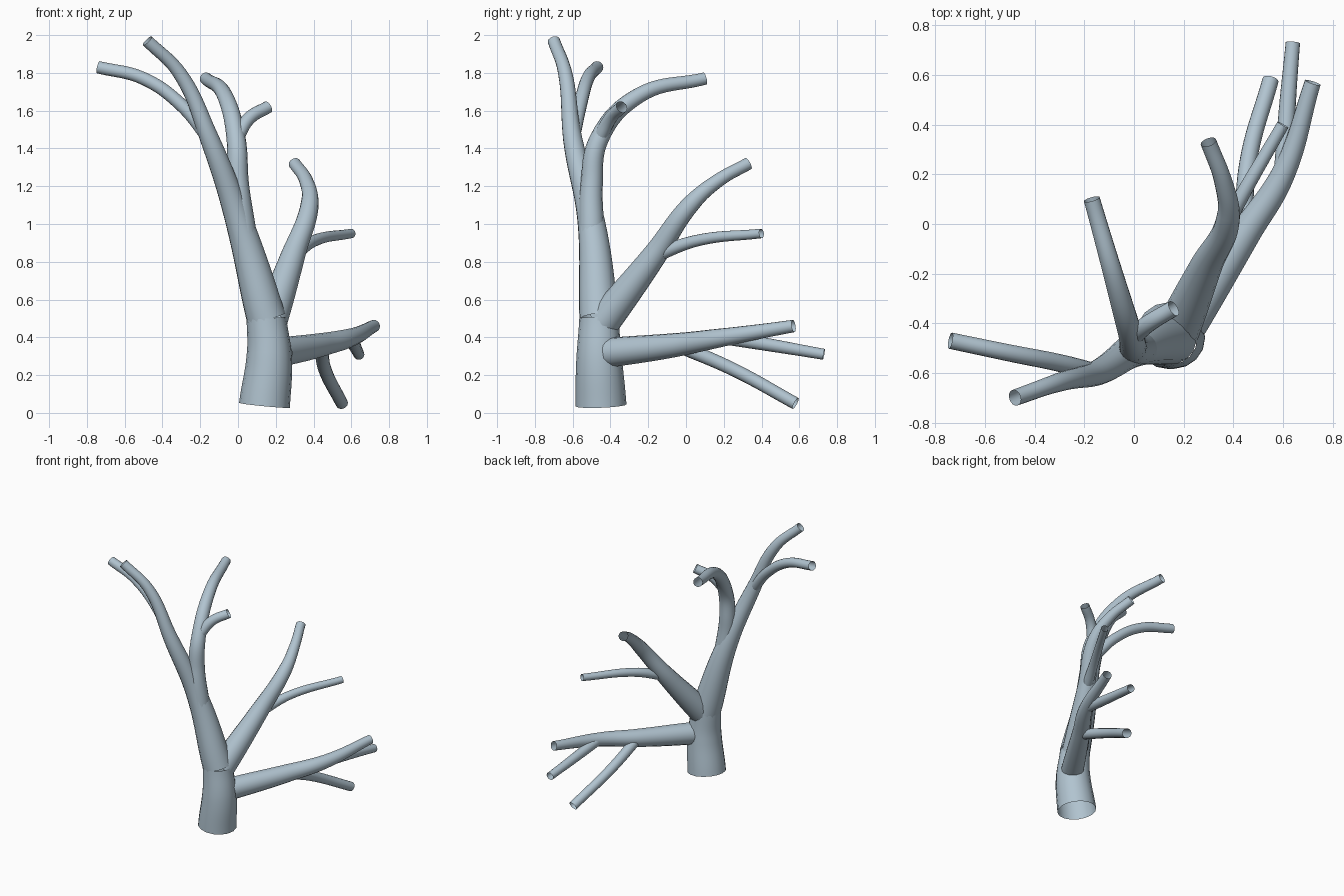
import bpy

default_cube = bpy.data.objects.get("Cube")
if default_cube:
    bpy.data.objects.remove(default_cube, do_unlink=True)

# Single pale blue-grey colour
bark = bpy.data.materials.new("pale_blue_grey")
bark.use_nodes = True
colour = (0.44, 0.55, 0.63, 1)
bark.diffuse_color = colour
bark.node_tree.nodes["Principled BSDF"].inputs["Base Color"].default_value = colour


def branch(name, path, base=0.037, tip=0.033, falloff=1):
    """Open tube along the path, thinning from the base radius to the tip radius."""
    curve = bpy.data.curves.new(name + "_path", "CURVE")
    curve.dimensions = "3D"
    curve.bevel_depth = 1
    curve.bevel_resolution = 6
    curve.resolution_u = 10
    curve.use_fill_caps = False
    spline = curve.splines.new("BEZIER")
    spline.radius_interpolation = "CARDINAL"
    last = len(path) - 1
    spline.bezier_points.add(last)
    for index, knot in enumerate(spline.bezier_points):
        knot.co = path[index]
        knot.radius = tip + (base - tip) * (1 - index / last) ** falloff
        knot.handle_left_type = "AUTO"
        knot.handle_right_type = "AUTO"

    # Turn the path into a smooth mesh and drop the helper curve
    helper = bpy.data.objects.new(name + "_path", curve)
    bpy.context.collection.objects.link(helper)
    bpy.context.view_layer.update()
    evaluated = helper.evaluated_get(bpy.context.evaluated_depsgraph_get())
    mesh = bpy.data.meshes.new_from_object(evaluated)
    bpy.data.objects.remove(helper, do_unlink=True)
    mesh.name = name
    mesh.materials.clear()
    mesh.materials.append(bark)
    mesh.shade_smooth()
    part = bpy.data.objects.new(name, mesh)
    bpy.context.collection.objects.link(part)
    return path


# Thick stump, then the tallest limb growing out of its top
stump = branch("stump", [(.14, -.45, .04), (.165, -.46, .3), (.15, -.46, .5)],
               base=.135, tip=.105)
tall = branch("tall_limb", [stump[-1], (.01, -.5, 1), (-.15, -.6, 1.45),
                            (-.31, -.64, 1.8), (-.48, -.7, 1.97)],
              base=.105, falloff=2)
branch("tall_limb_twig", [tall[2], (-.3, -.56, 1.63), (-.5, -.52, 1.77),
                          (-.74, -.47, 1.83)])

# Upper limb sweeping to the back
upper = branch("upper_limb", [(.03, -.5, .95), (0, -.5, 1.2), (-.01, -.46, 1.45),
                              (-.07, -.25, 1.68), (-.17, .1, 1.77)], base=.068)
branch("upper_limb_twig", [upper[2], (.06, -.4, 1.56), (.16, -.34, 1.62)])

# Middle limb, curling up and back
middle = branch("middle_limb", [(.17, -.44, .48), (.29, -.17, .83), (.38, .03, 1.11),
                                (.36, .17, 1.23), (.3, .33, 1.32)],
                base=.09, falloff=2)
branch("middle_limb_twig", [middle[1], (.4, .05, .91), (.6, .4, .95)], tip=.025)

# Low limb reaching to the back left
low = branch("low_limb", [(.22, -.4, .32), (.44, -.05, .36), (.6, .2, .4),
                          (.72, .57, .46)], base=.078)
branch("low_limb_drooping_twig", [low[1], (.46, .25, .23), (.55, .58, .05)])
branch("low_limb_back_twig", [low[2], (.62, .5, .35), (.64, .73, .31)], tip=.029)
